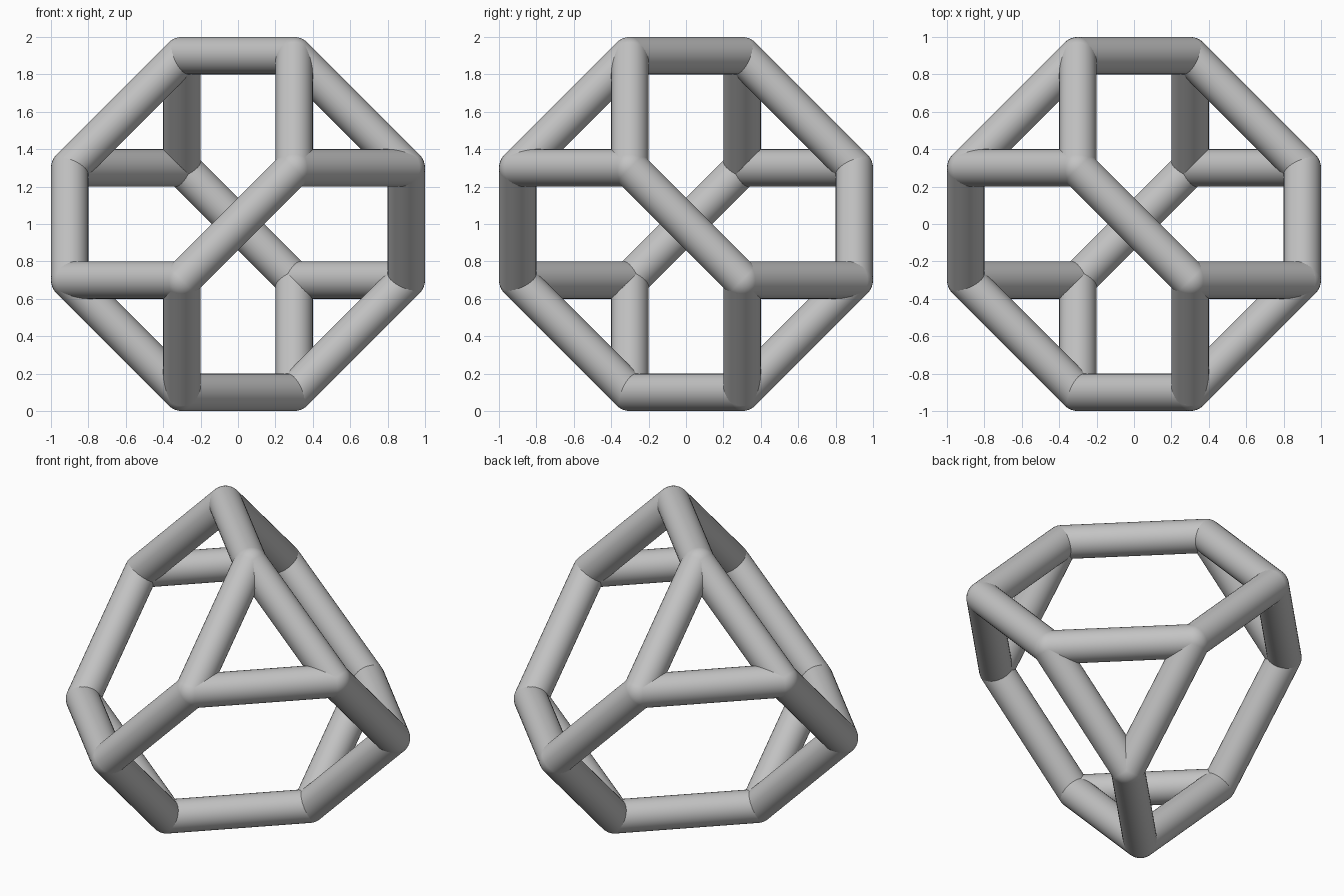
import bpy
from mathutils import Vector

RADIUS = 0.1
LONG, SHORT = 0.9, 0.3
CENTRE = Vector((0, 0, 1))

cube = bpy.data.objects.get("Cube")
if cube:
    bpy.data.objects.remove(cube, do_unlink=True)

# One plain grey for the whole frame
grey = bpy.data.materials.new("plain_grey")
grey.use_nodes = True
colour = (0.55, 0.55, 0.55, 1)
grey.diffuse_color = colour
grey.node_tree.nodes["Principled BSDF"].inputs["Base Color"].default_value = colour


def finish(name):
    """Name, colour and smooth the part just made."""
    part = bpy.context.object
    part.name = name
    part.data.materials.append(grey)
    bpy.ops.object.shade_smooth()
    return part


# Corners of a truncated tetrahedron: one long coordinate, negative sign product
corners = []
for axis in range(3):
    for sx in (-1, 1):
        for sy in (-1, 1):
            corner = Vector((sx, sy, -sx * sy)) * SHORT
            corner[axis] *= LONG / SHORT
            corners.append(corner)

# Round joint at every corner
for i, corner in enumerate(corners):
    bpy.ops.mesh.primitive_uv_sphere_add(segments=32, ring_count=16, radius=RADIUS,
                                         location=corner + CENTRE)
    finish(f"joint_{i + 1}")

# Round strut along every edge, joining neighbouring corners
edge_length = (LONG - SHORT) * 2 ** 0.5
count = 0
for i, a in enumerate(corners):
    for b in corners[i + 1:]:
        span = b - a
        if abs(span.length - edge_length) < 0.01:
            count += 1
            bpy.ops.mesh.primitive_cylinder_add(vertices=32, radius=RADIUS, depth=span.length,
                                                end_fill_type='NOTHING',
                                                location=(a + b) / 2 + CENTRE)
            strut = finish(f"strut_{count}")
            strut.rotation_euler = span.to_track_quat('Z', 'Y').to_euler()
